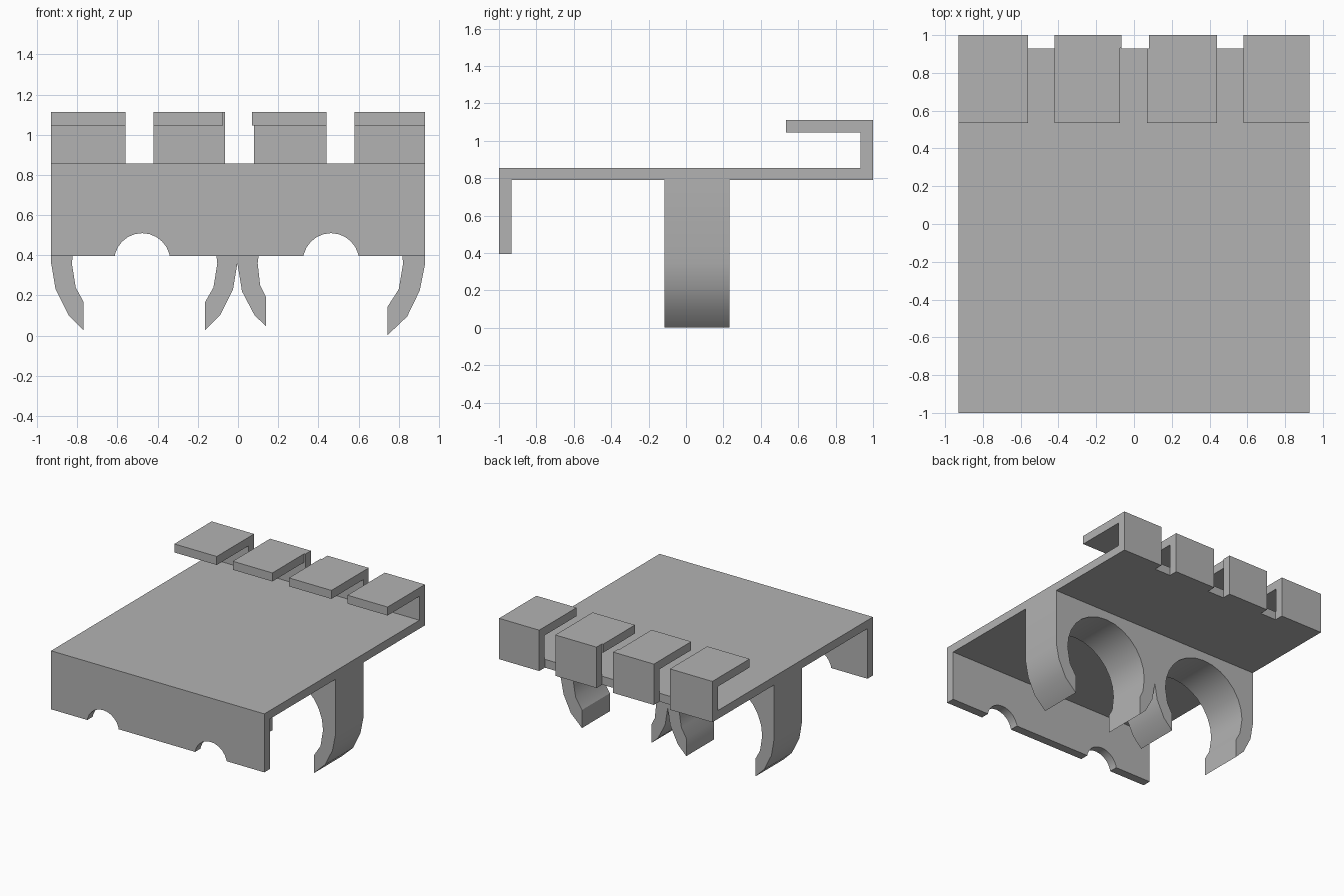
import bpy, bmesh
from math import cos, sin, radians

cube = bpy.data.objects.get("Cube")
if cube:
    bpy.data.objects.remove(cube, do_unlink=True)

grey = bpy.data.materials.new("plain_grey")
grey.use_nodes = True
grey.diffuse_color = (0.45, 0.45, 0.45, 1)
grey.node_tree.nodes["Principled BSDF"].inputs["Base Color"].default_value = grey.diffuse_color


def extrude(name, profile, axis, start, end):
    """Solid from a closed profile: (y, z) along x, or (x, z) along y."""
    bm = bmesh.new()
    points = [(start, a, b) if axis == "x" else (a, start, b) for a, b in profile]
    face = bm.faces.new([bm.verts.new(p) for p in points])
    moved = bmesh.ops.extrude_face_region(bm, geom=[face])["geom"]
    shift = (end - start, 0, 0) if axis == "x" else (0, end - start, 0)
    bmesh.ops.translate(bm, vec=shift, verts=[v for v in moved if isinstance(v, bmesh.types.BMVert)])
    bmesh.ops.recalc_face_normals(bm, faces=bm.faces)
    mesh = bpy.data.meshes.new(name)
    bm.to_mesh(mesh)
    bm.free()
    mesh.materials.append(grey)
    obj = bpy.data.objects.new(name, mesh)
    bpy.context.collection.objects.link(obj)
    return obj


def arc(cx, cz, r, start, end, steps):
    angles = [radians(start + (end - start) * i / steps) for i in range(steps + 1)]
    return [(cx + r * cos(a), cz + r * sin(a)) for a in angles]


def rect(a0, a1, b0, b1):
    return [(a0, b0), (a1, b0), (a1, b1), (a0, b1)]


def activate(obj):
    bpy.ops.object.select_all(action="DESELECT")
    obj.select_set(True)
    bpy.context.view_layer.objects.active = obj


def cut(obj, cutter):
    cutter.hide_render = True
    mod = obj.modifiers.new("cut", "BOOLEAN")
    mod.operation = "DIFFERENCE"
    mod.solver = "EXACT"
    mod.object = cutter
    activate(obj)
    bpy.ops.object.modifier_apply(modifier=mod.name)
    bpy.data.objects.remove(cutter, do_unlink=True)


# Folded sheet: front lip, flat top and hooked back edge
W = 0.93
sheet = extrude("folded_plate", [
    (-1, 0.395), (-0.932, 0.395), (-0.932, 0.79), (1, 0.79), (1, 1.112), (0.535, 1.112),
    (0.535, 1.045), (0.932, 1.045), (0.932, 0.856), (-1, 0.856)], "x", -W, W)

# Slots that part the back edge into four hooks
for x0, x1, shift in [(-0.56, -0.42, 0), (-0.065, 0.08, -0.01), (0.44, 0.58, 0)]:
    cut(sheet, extrude("hook_slot", rect(0.4, 0.932, 0.95, 1.3), "x", x0 + shift, x1 + shift))
    cut(sheet, extrude("upright_slot", rect(0.93, 1.1, 0.7, 1.3), "x", x0, x1))

# Round notches in the front lip
for cx in (-0.477, 0.463):
    cut(sheet, extrude("lip_notch", arc(cx, 0.37, 0.14, 0, 360, 24)[:-1], "y", -1.1, -0.9))

# Twin pipe clip: open rings with curved jaws, hung below the plate
left_ring = arc(0.46, 0.36, 0.362, 0, 180, 14)
right_ring = arc(-0.465, 0.36, 0.362, 0, 180, 14)
clip_profile = (
    [(-W, 0.79), (W, 0.79), (W, 0.35), (0.905, 0.225), (0.842, 0.095), (0.745, 0.003),
     (0.745, 0.145), (0.8, 0.23)]
    + left_ring
    + [(0.11, 0.25), (0.14, 0.19), (0.14, 0.047), (0.083, 0.1), (0.02, 0.22), (-0.003, 0.36),
       (-0.025, 0.23), (-0.09, 0.1), (-0.165, 0.025), (-0.165, 0.165), (-0.122, 0.24)]
    + right_ring
    + [(-0.808, 0.24), (-0.77, 0.17), (-0.77, 0.028), (-0.843, 0.1), (-0.908, 0.23), (-W, 0.36)])
clip = extrude("pipe_clip", clip_profile, "y", -0.115, 0.232)

for obj in (sheet, clip):
    activate(obj)
    bpy.ops.object.shade_smooth_by_angle(angle=radians(30))
